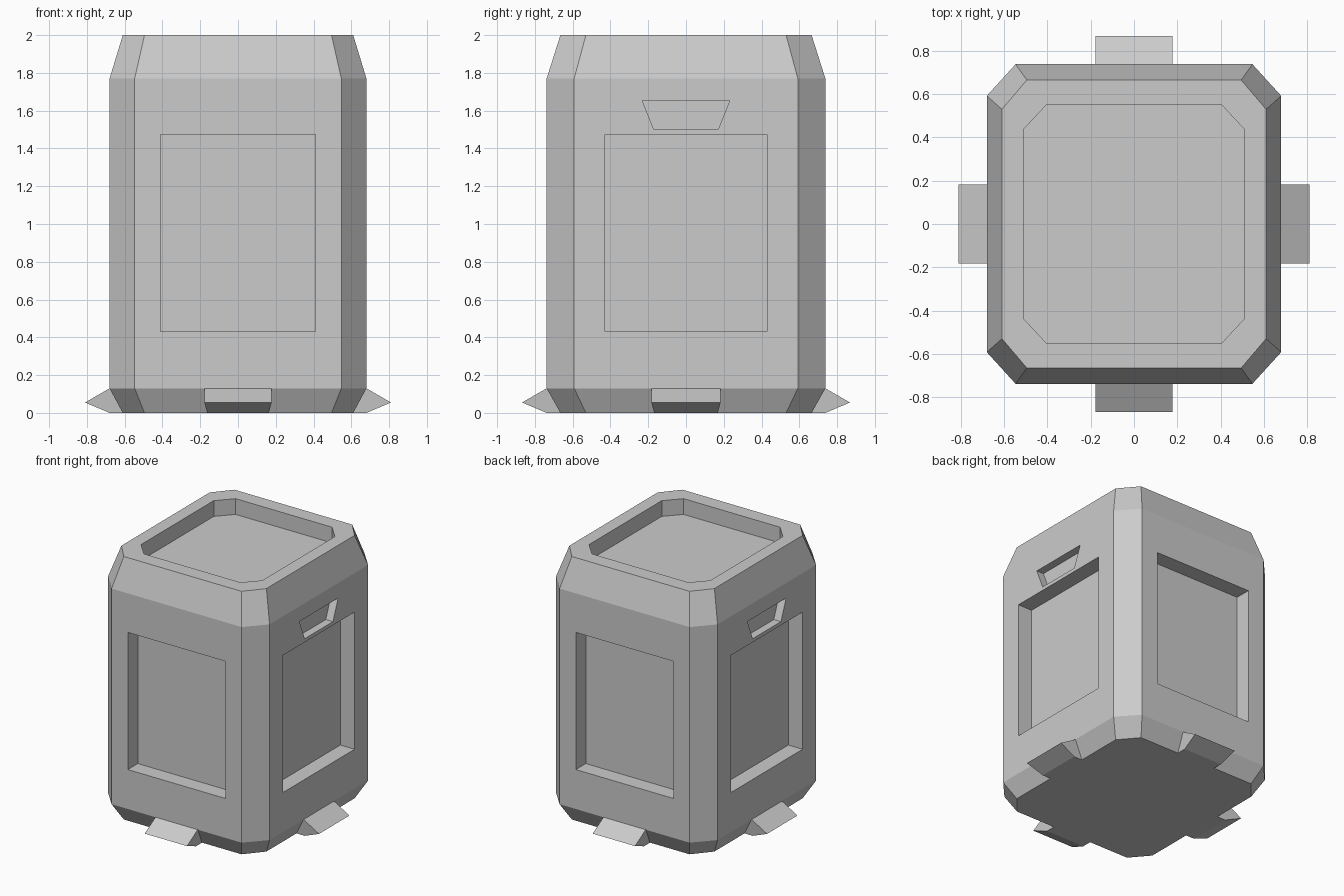
import bpy, bmesh

if "Cube" in bpy.data.objects:
    bpy.data.objects.remove(bpy.data.objects["Cube"])


def octagon(hx, hy, fx, fy, z):
    """Rectangle with cut corners; fx, fy are the half lengths of the flat sides."""
    return [(fx, -hy, z), (hx, -fy, z), (hx, fy, z), (fx, hy, z),
            (-fx, hy, z), (-hx, fy, z), (-hx, -fy, z), (-fx, -hy, z)]


def add_loft(bm, rings):
    loops = [[bm.verts.new(p) for p in ring] for ring in rings]
    n = len(loops[0])
    for a, b in zip(loops, loops[1:]):
        for i in range(n):
            j = (i + 1) % n
            bm.faces.new((a[i], a[j], b[j], b[i]))
    bm.faces.new(loops[0])
    bm.faces.new(loops[-1])


def make_object(name, lofts):
    bm = bmesh.new()
    for rings in lofts:
        add_loft(bm, rings)
    bmesh.ops.recalc_face_normals(bm, faces=bm.faces[:])
    mesh = bpy.data.meshes.new(name)
    bm.to_mesh(mesh)
    bm.free()
    obj = bpy.data.objects.new(name, mesh)
    bpy.context.collection.objects.link(obj)
    return obj


def on_side(axis, sign, u, d, z):
    """Point at u across a side and d outward from the centre."""
    return (sign * d, u, z) if axis == "x" else (u, sign * d, z)


def pocket(axis, sign, outline, face, depth):
    return [[on_side(axis, sign, u, d, z) for u, z in outline]
            for d in (face - depth, face + 0.1)]


# Main body with chamfered corners, top and bottom
body = make_object("body", [[
    octagon(0.61, 0.665, 0.495, 0.53, 0),
    octagon(0.68, 0.738, 0.547, 0.592, 0.13),
    octagon(0.68, 0.738, 0.547, 0.592, 1.77),
    octagon(0.61, 0.665, 0.495, 0.53, 2.0)]])

# Recesses: lid tray, four side panels, two grip slots
top = (0.51, 0.55, 0.405, 0.437)
cuts = [[octagon(*top, 1.88), octagon(*top, 2.1)]]
sides = [("front", "y", -1), ("back", "y", 1), ("left", "x", -1), ("right", "x", 1)]
for _, axis, sign in sides:
    face, w = (0.68, 0.43) if axis == "x" else (0.738, 0.41)
    panel = [(-w, 0.43), (w, 0.43), (w, 1.473), (-w, 1.473)]
    cuts.append(pocket(axis, sign, panel, face, 0.12))
    if axis == "x":
        grip = [(-0.17, 1.5), (0.17, 1.5), (0.232, 1.655), (-0.232, 1.655)]
        cuts.append(pocket(axis, sign, grip, face, 0.06))
cutter = make_object("recess_cutter", cuts)
cutter.hide_render = True

mod = body.modifiers.new("recesses", "BOOLEAN")
mod.operation = "DIFFERENCE"
mod.solver = "EXACT"
mod.object = cutter
bpy.context.view_layer.objects.active = body
bpy.ops.object.modifier_apply(modifier=mod.name)
bpy.data.objects.remove(cutter)

# Wedge feet seated on the lower chamfer
for name, axis, sign in sides:
    face, base, w = (0.68, 0.61, 0.183) if axis == "x" else (0.738, 0.665, 0.178)
    rings = [[on_side(axis, sign, s * u, d, z) for u, d, z in (
        (w, face, 0.13), (w, face + 0.13, 0.055),
        (w - 0.015, face, 0), (w - 0.015, base, 0))] for s in (-1, 1)]
    make_object(name + "_foot", [rings])
